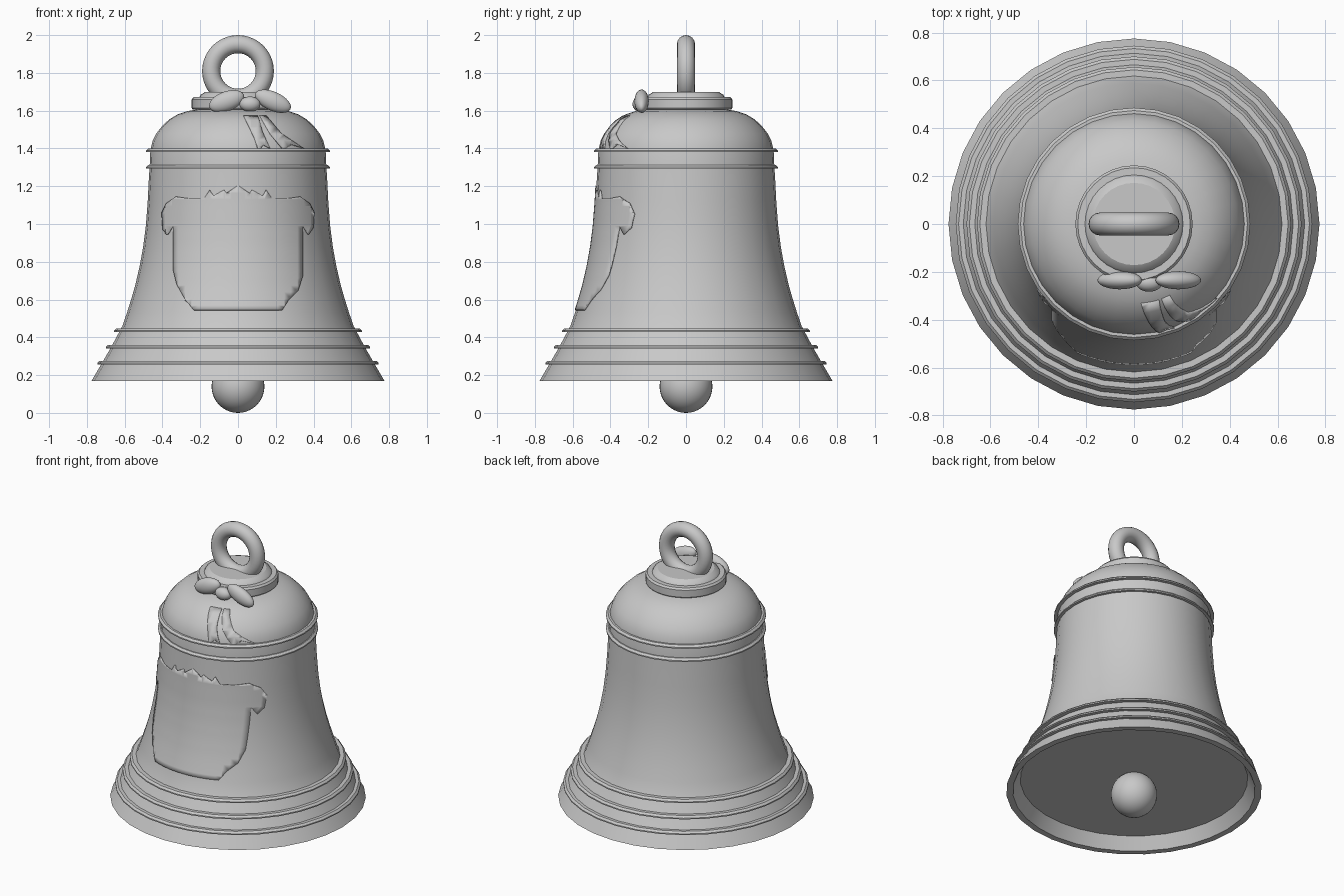
import bpy, bmesh, math
from mathutils import Vector

if "Cube" in bpy.data.objects:
    bpy.data.objects.remove(bpy.data.objects["Cube"])

grey = bpy.data.materials.new("cast grey")
grey.diffuse_color = (0.58, 0.58, 0.58, 1)
grey.use_nodes = True
grey.node_tree.nodes["Principled BSDF"].inputs["Base Color"].default_value = grey.diffuse_color


def finish(obj, name, angle=30):
    obj.name = name
    obj.data.materials.clear()
    obj.data.materials.append(grey)
    bpy.ops.object.select_all(action='DESELECT')
    obj.select_set(True)
    bpy.context.view_layer.objects.active = obj
    bpy.ops.object.shade_smooth_by_angle(angle=math.radians(angle))
    return obj


def from_bmesh(bm, name, angle=30):
    me = bpy.data.meshes.new(name)
    bm.to_mesh(me)
    bm.free()
    obj = bpy.data.objects.new(name, me)
    bpy.context.collection.objects.link(obj)
    return finish(obj, name, angle)


def lathe(name, profile, sides=32):
    """Turn an (r, z) profile around z; r = 0 ends close to a point."""
    bm = bmesh.new()
    vs = [bm.verts.new((r, 0, z)) for r, z in profile]
    es = [bm.edges.new(p) for p in zip(vs, vs[1:])]
    bmesh.ops.spin(bm, geom=vs + es, cent=(0, 0, 0), axis=(0, 0, 1),
                   angle=math.tau, steps=sides, use_duplicate=False)
    bmesh.ops.remove_doubles(bm, verts=bm.verts, dist=0.0005)
    bmesh.ops.recalc_face_normals(bm, faces=bm.faces)
    return from_bmesh(bm, name)


# Bell wall from the lip to the crown, interrupted by raised bands
wall = [(0.775, 0.17), (0.725, 0.256), (0.675, 0.342), (0.628, 0.43), (0.612, 0.46),
        (0.588, 0.53), (0.566, 0.60), (0.543, 0.68), (0.520, 0.78), (0.502, 0.88),
        (0.488, 0.99), (0.478, 1.12), (0.472, 1.24), (0.468, 1.30), (0.464, 1.39),
        (0.452, 1.44), (0.432, 1.48), (0.402, 1.518), (0.365, 1.553),
        (0.320, 1.580), (0.270, 1.597), (0.225, 1.605)]


def wall_radius(z):
    for (r0, z0), (r1, z1) in zip(wall, wall[1:]):
        if z0 <= z <= z1:
            return r0 + (r1 - r0) * (z - z0) / (z1 - z0)
    return wall[-1][0]


# Recessed underside, then outer wall, then stepped cap
underside = [(0, 0.25), (0.69, 0.25), (0.735, 0.17)]
cap = [(0.24, 1.607), (0.245, 1.613), (0.245, 1.66), (0.235, 1.672),
       (0.205, 1.672), (0.198, 1.684), (0.172, 1.70), (0, 1.70)]
lathe("bell_body", underside + wall + cap)

# Raised bands: three near the lip, two at the shoulder
for i, (z, r) in enumerate([(0.266, 0.745), (0.350, 0.700), (0.438, 0.656),
                            (1.303, 0.486), (1.391, 0.486)]):
    b = wall_radius(z) - 0.02
    lathe(f"raised_band_{i + 1}", [(b, z - 0.010), (r, z - 0.010), (r, z - 0.002),
                                   (r - 0.012, z + 0.010), (b, z + 0.010), (b, z - 0.010)])


def ellipsoid(name, centre, size, tilt=0, segs=24, rings=16):
    bpy.ops.mesh.primitive_uv_sphere_add(segments=segs, ring_count=rings, radius=1,
                                         location=centre, rotation=(0, tilt, 0))
    obj = bpy.context.object
    obj.scale = size
    return finish(obj, name, 60)


# Clapper
ellipsoid("clapper", (0, 0, 0.14), (0.14, 0.14, 0.14), segs=32, rings=20)

# Hanging ring
bpy.ops.mesh.primitive_torus_add(major_radius=0.142, minor_radius=0.048,
                                 major_segments=40, minor_segments=16,
                                 location=(0, 0, 1.81), rotation=(math.pi / 2, 0, 0))
finish(bpy.context.object, "hanging_ring", 60)

# Bow: two loops and a knot
ellipsoid("bow_loop_left", (-0.06, -0.235, 1.65), (0.097, 0.038, 0.052), math.radians(-20))
ellipsoid("bow_loop_right", (0.185, -0.235, 1.65), (0.102, 0.038, 0.050), math.radians(24))
ellipsoid("bow_knot", (0.063, -0.245, 1.635), (0.055, 0.038, 0.040))


def draped_plate(name, outline, offset=0.006):
    """Thin plate with an (x, z) outline, laid over the front of the bell."""
    bm = bmesh.new()
    bm.faces.new([bm.verts.new((x, 0, z)) for x, z in outline])
    for axis, lo, hi in ((0, -0.42, 0.42), (2, 0.5, 1.62)):
        n = Vector((0, 0, 0))
        n[axis] = 1
        for k in range(round((hi - lo) / 0.035) + 1):
            bmesh.ops.bisect_plane(bm, geom=bm.verts[:] + bm.edges[:] + bm.faces[:],
                                   plane_co=n * (lo + k * 0.035), plane_no=n)
    for v in bm.verts:
        r = wall_radius(v.co.z) + offset
        v.co.y = -math.sqrt(max(r * r - v.co.x ** 2, 0))
    bmesh.ops.triangulate(bm, faces=bm.faces)
    bmesh.ops.recalc_face_normals(bm, faces=bm.faces)
    if sum(f.normal.y for f in bm.faces) > 0:
        bmesh.ops.reverse_faces(bm, faces=bm.faces)
    obj = from_bmesh(bm, name, 40)
    mod = obj.modifiers.new("thickness", 'SOLIDIFY')
    mod.thickness = 0.009
    mod.offset = -1
    return obj


# Ribbon tails with notched ends
draped_plate("ribbon_tail_left", [(0.03, 1.575), (0.105, 1.575), (0.13, 1.49), (0.17, 1.40),
                                  (0.135, 1.42), (0.11, 1.385), (0.085, 1.46)])
draped_plate("ribbon_tail_right", [(0.115, 1.575), (0.15, 1.575), (0.23, 1.48), (0.35, 1.40),
                                   (0.28, 1.425), (0.245, 1.39), (0.17, 1.48)])

# Front emblem: rounded body, zigzag top and drooping side flaps
draped_plate("front_emblem", [
    (0, 1.205), (-0.06, 1.165), (-0.075, 1.18), (-0.13, 1.15), (-0.15, 1.18), (-0.18, 1.135),
    (-0.26, 1.135), (-0.33, 1.145), (-0.38, 1.11), (-0.405, 1.06), (-0.40, 0.97), (-0.375, 0.945),
    (-0.345, 0.99), (-0.345, 0.76), (-0.325, 0.68), (-0.28, 0.60), (-0.235, 0.545),
    (0.235, 0.545), (0.27, 0.60), (0.32, 0.65), (0.345, 0.73), (0.345, 0.99),
    (0.375, 0.945), (0.40, 0.98), (0.405, 1.06), (0.38, 1.11), (0.33, 1.145),
    (0.26, 1.135), (0.18, 1.135), (0.15, 1.18), (0.13, 1.15), (0.075, 1.18), (0.06, 1.165)])
